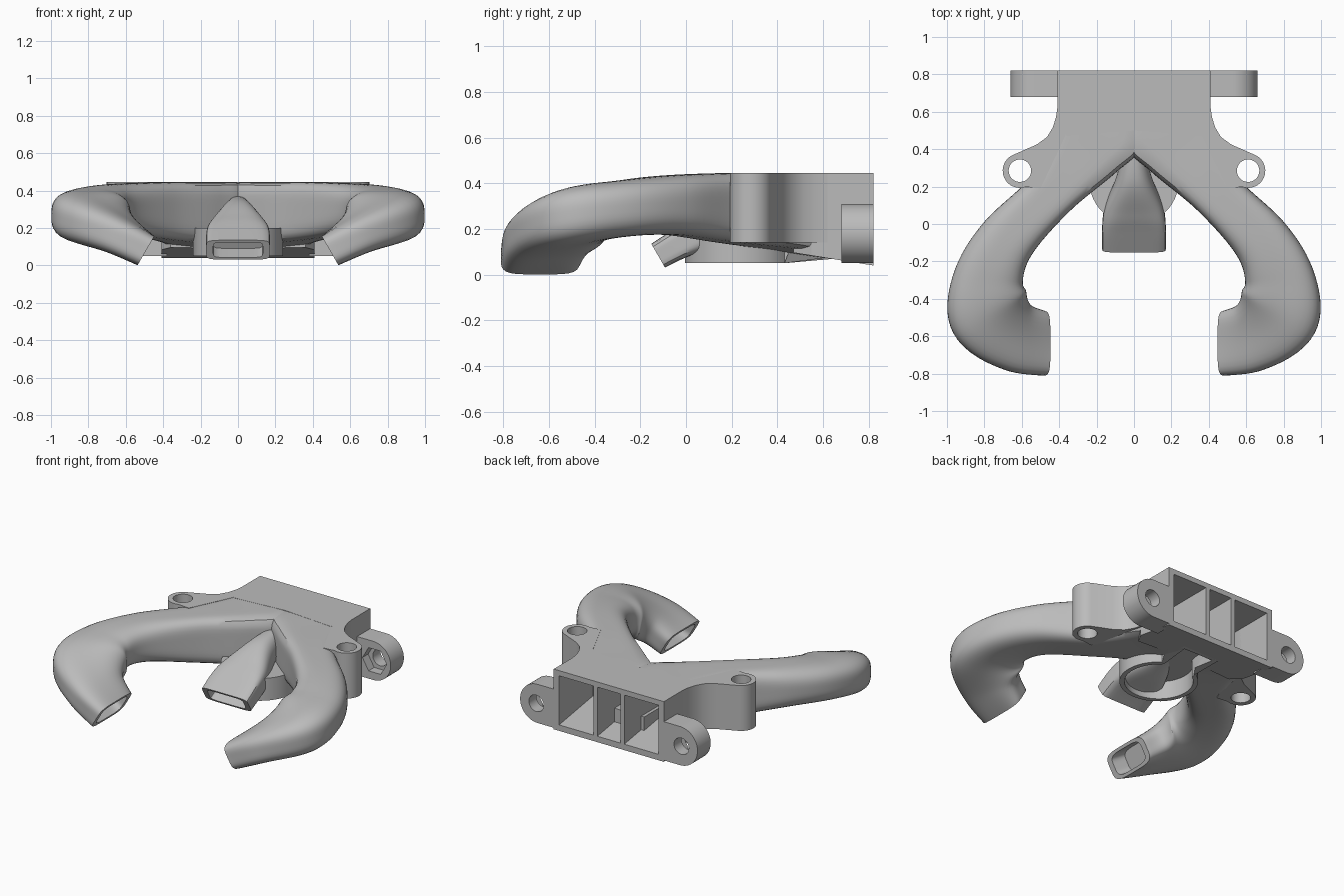
import bpy, bmesh
from math import sin, cos, pi, radians
from mathutils import Vector

if "Cube" in bpy.data.objects:
    bpy.data.objects.remove(bpy.data.objects["Cube"])

grey = bpy.data.materials.new("plain grey")
grey.use_nodes = True
COLOR = (0.5, 0.5, 0.5, 1)
grey.diffuse_color = COLOR
grey.node_tree.nodes["Principled BSDF"].inputs["Base Color"].default_value = COLOR
TOP = 0.445


def finish(name, bm, cutter=False):
    bmesh.ops.recalc_face_normals(bm, faces=bm.faces[:])
    mesh = bpy.data.meshes.new(name)
    bm.to_mesh(mesh)
    bm.free()
    mesh.materials.append(grey)
    obj = bpy.data.objects.new(name, mesh)
    bpy.context.collection.objects.link(obj)
    if cutter:
        obj.hide_render = True
        obj.hide_viewport = True
        obj.display_type = 'WIRE'
    return obj


def skin(name, rings, cutter=False):
    """Closed surface through rings that have equal point counts."""
    bm = bmesh.new()
    rows = [[bm.verts.new(p) for p in ring] for ring in rings]
    for a, b in zip(rows, rows[1:]):
        for i in range(len(a)):
            j = (i + 1) % len(a)
            bm.faces.new((a[i], a[j], b[j], b[i]))
    bm.faces.new(rows[0])
    bm.faces.new(rows[-1])
    return finish(name, bm, cutter)


def slab(name, outline, low, high, cutter=False):
    """Plan outline raised between two heights; low may depend on y."""
    floor = low if callable(low) else (lambda y: low)
    return skin(name, [[(x, y, floor(y)) for x, y in outline],
                       [(x, y, high) for x, y in outline]], cutter)


def plate(name, outline, front, back, cutter=False):
    """Front outline (x, z) carried from one y to another."""
    return skin(name, [[(x, y, z) for x, z in outline] for y in (front, back)], cutter)


def arc(cx, cy, r, start, end, steps):
    angles = [radians(start + (end - start) * i / steps) for i in range(steps + 1)]
    return [(cx + r * cos(a), cy + r * sin(a)) for a in angles]


def circle(cx, cy, r, steps=48):
    return arc(cx, cy, r, 0, 360, steps)[:-1]


def box(x0, x1, y0, y1):
    return [(x0, y0), (x1, y0), (x1, y1), (x0, y1)]


def section(row, scale=1, shift=Vector()):
    """Rounded cross-section: centre, half width, yaw, half height, tilt, squareness."""
    cx, cy, cz, hw, yaw, hh, tilt, n = row
    yaw, tilt = radians(yaw), radians(tilt)
    wide = Vector((cos(yaw), sin(yaw), 0))
    side = Vector((-sin(yaw), cos(yaw), 0))
    up = side * sin(tilt) + Vector((0, 0, cos(tilt)))
    ring = []
    for i in range(48):
        c, s = cos(2 * pi * i / 48), sin(2 * pi * i / 48)
        k = scale / (abs(c) ** n + abs(s) ** n) ** (1 / n)
        ring.append(Vector((cx, cy, cz)) + shift + wide * hw * c * k + up * hh * s * k)
    return ring


def duct(name, rows, steps=8, mouth=0.78):
    """Smooth loft through sections, ending in a hollow mouth."""
    rings = []
    for i in range(len(rows) - 1):
        quad = [rows[max(i - 1, 0)], rows[i], rows[i + 1], rows[min(i + 2, len(rows) - 1)]]
        for s in range(steps):
            t = s / steps
            rings.append(section([
                b + t / 2 * (c - a + t * (2*a - 5*b + 4*c - d + t * (3*(b - c) + d - a)))
                for a, b, c, d in zip(*quad)]))
    last = rows[-1]
    inward = (Vector(rows[-2][:3]) - Vector(last[:3])).normalized() * 0.1
    rings += [section(last), section(last, mouth), section(last, mouth, inward)]
    return skin(name, rings)


def cut(obj, *cutters):
    for c in cutters:
        mod = obj.modifiers.new("cut", 'BOOLEAN')
        mod.operation = 'DIFFERENCE'
        mod.solver = 'EXACT'
        mod.object = c


def mirror(obj):
    obj.modifiers.new("mirror", 'MIRROR').use_clip = False


def underside(y):
    return 0.04 + (0.82 - y) * 0.16


def keyhole(r, half, back):
    return arc(0, 0.235, r, 125, 415, 40) + [(half, 0.45), (half, back), (-half, back), (-half, 0.45)]


# Rear inlet: three chambers between two ribs
chambers = [slab("chamber_cutter", box(a, b, 0.46, 0.9),
                 lambda y: underside(y) + 0.04, 0.41, True)
            for a, b in ((-0.085, 0.085), (0.115, 0.37))]

# Round collar below, its recess running back into a hood inside the body
recess = slab("collar_cutter", keyhole(0.21, 0.11, 0.61), 0, 0.17, True)
collar = slab("lower_collar", keyhole(0.24, 0.137, 0.64),
              lambda y: 0.05 if y < 0.44 else underside(y), 0.2)
cut(collar, recess)

# Main body
body = slab("main_body", [(0, 0.82), (0.41, 0.82), (0.41, 0.55), (0.36, 0.47), (0, 0.5)],
            underside, TOP)
cut(body, *chambers, recess)
mirror(body)

# Curved side arms ending in inward nozzles
arm = duct("side_arm", [
    (0.2, 0.66, 0.255, 0.2, 0, 0.188, 0, 9),
    (0.18, 0.51, 0.267, 0.238, 20, 0.177, 0, 9),
    (0.26, 0.405, 0.278, 0.21, 37, 0.166, 0, 7),
    (0.44, 0.17, 0.293, 0.14, 47, 0.151, 0, 5),
    (0.675, -0.08, 0.304, 0.155, 39, 0.13, 0, 3.2),
    (0.782, -0.295, 0.287, 0.188, 5, 0.125, 0, 3),
    (0.772, -0.47, 0.25, 0.225, -31, 0.128, -12, 3.2),
    (0.635, -0.598, 0.165, 0.19, -72, 0.106, -27, 3.5),
    (0.492, -0.638, 0.079, 0.172, -90, 0.09, -30, 4.5)])
cut(arm, *chambers, recess)
mirror(arm)

# Centre nozzle
duct("centre_nozzle", [
    (0, 0.48, 0.29, 0.05, 0, 0.09, -20, 2.5),
    (0, 0.26, 0.26, 0.09, 0, 0.1, -25, 2.5),
    (0, 0.09, 0.19, 0.155, 0, 0.085, -30, 3.5),
    (0, -0.02, 0.14, 0.17, 0, 0.068, -30, 6),
    (0, -0.122, 0.083, 0.17, 0, 0.06, -30, 7)])

# Side brackets with vertical screw holes
bracket = slab("side_bracket",
               [(0.3, 0.62), (0.41, 0.62), (0.417, 0.57), (0.435, 0.515), (0.465, 0.465), (0.52, 0.425)]
               + arc(0.61, 0.285, 0.092, 65, -110, 20) + [(0.5, 0.19), (0.4, 0.4)],
               0.14, TOP)
cut(bracket, slab("bracket_hole_cutter", circle(0.61, 0.285, 0.06), 0, 0.6, True))
cut(bracket, chambers[1])
mirror(bracket)

# Rear mounting flange with round ears, bolt holes and hexagonal nut pockets
ear = plate("mounting_ear", [(0.38, 0.05)] + arc(0.53, 0.18, 0.13, -90, 90, 24) + [(0.38, 0.31)],
            0.68, 0.82)
cut(ear, plate("bolt_hole_cutter", circle(0.54, 0.18, 0.055), 0.5, 0.9, True),
    plate("nut_pocket_cutter", circle(0.54, 0.18, 0.09, 6), 0.6, 0.74, True), chambers[1])
mirror(ear)

# Smooth shading with crisp edges
for obj in list(bpy.context.collection.objects):
    if obj.type == 'MESH' and not obj.hide_render:
        bpy.ops.object.select_all(action='DESELECT')
        obj.select_set(True)
        bpy.context.view_layer.objects.active = obj
        for mod in list(obj.modifiers):
            bpy.ops.object.modifier_apply(modifier=mod.name)
        bpy.ops.object.shade_smooth_by_angle(angle=radians(32))
